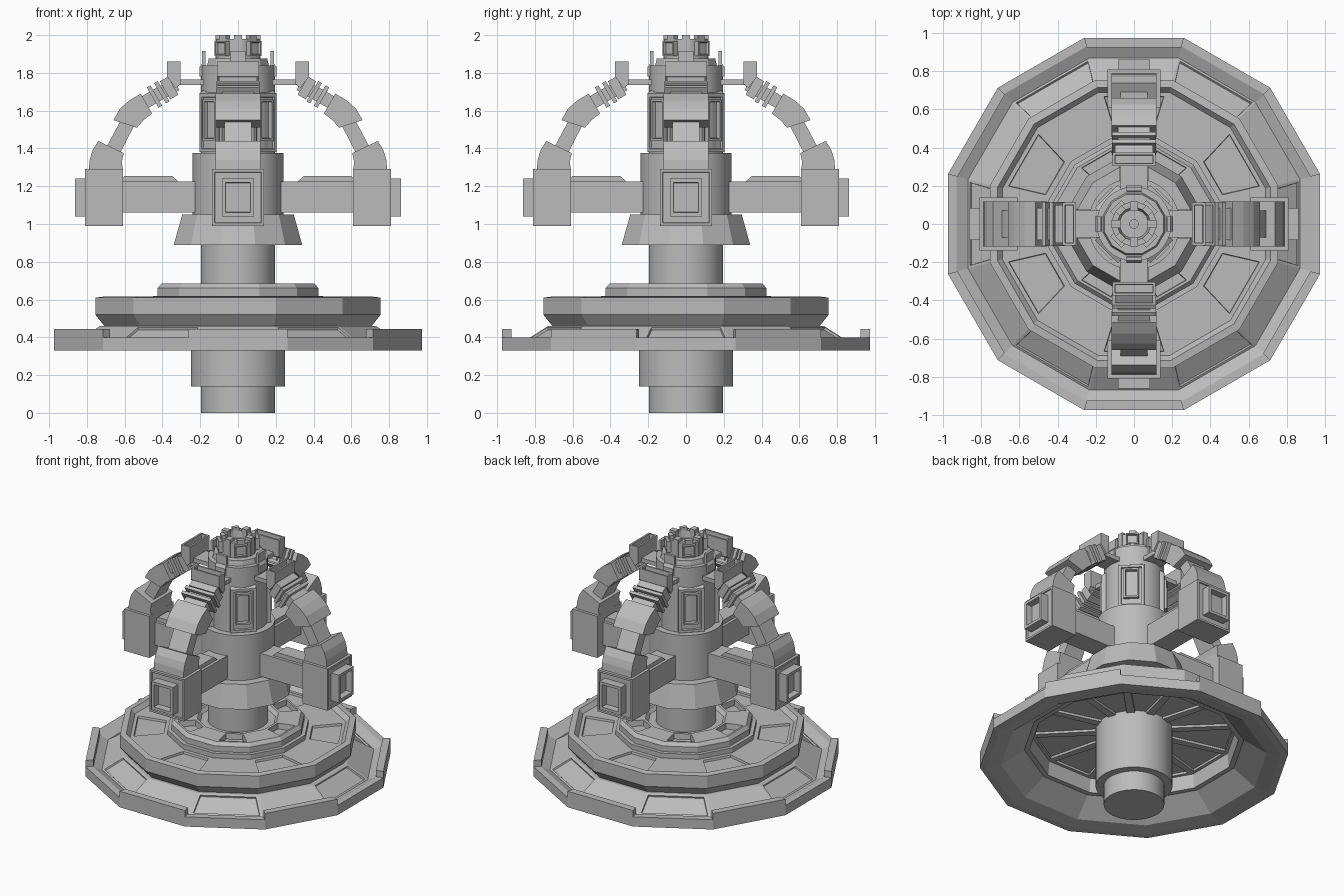
import bpy, bmesh, math
from mathutils import Vector, Matrix

if "Cube" in bpy.data.objects:
    bpy.data.objects.remove(bpy.data.objects["Cube"])

grey = bpy.data.materials.new("plain grey")
grey.diffuse_color = (0.5, 0.5, 0.5, 1)
grey.use_nodes = True
grey.node_tree.nodes["Principled BSDF"].inputs["Base Color"].default_value = grey.diffuse_color
STEP = math.pi / 6


def finish(bm, name, smooth=False):
    bmesh.ops.recalc_face_normals(bm, faces=bm.faces)
    me = bpy.data.meshes.new(name)
    bm.to_mesh(me)
    bm.free()
    me.materials.append(grey)
    if smooth:
        for p in me.polygons:
            p.use_smooth = True
        me.set_sharp_from_angle(angle=math.radians(35))
    ob = bpy.data.objects.new(name, me)
    bpy.context.collection.objects.link(ob)
    return ob


def recess(bm, test, margin, depth):
    """Inset the faces that pass the test, then sink them."""
    bmesh.ops.recalc_face_normals(bm, faces=bm.faces)
    bm.normal_update()
    faces = [f for f in bm.faces if test(f)]
    if faces:
        bmesh.ops.inset_individual(bm, faces=faces, thickness=margin, depth=0)
        bmesh.ops.inset_individual(bm, faces=faces, thickness=0.004, depth=-depth)


def lathe(name, profile, n, recesses=(), smooth=False):
    """Closed ring or solid from (apothem, z) points; flat sides face the axes."""
    bm = bmesh.new()
    k = 1 / math.cos(math.pi / n)
    rings = []
    for i in range(n):
        a = (i - 0.5) * 2 * math.pi / n
        rings.append([bm.verts.new((r * k * math.cos(a), r * k * math.sin(a), z))
                      for r, z in profile])
    m = len(profile)
    for i in range(n):
        p, q = rings[i], rings[(i + 1) % n]
        for j in range(m):
            bm.faces.new((p[j], q[j], q[(j + 1) % m], p[(j + 1) % m]))
    bmesh.ops.remove_doubles(bm, verts=bm.verts, dist=1e-5)
    for args in recesses:
        recess(bm, *args)
    return finish(bm, name, smooth)


def drum(name, r0, z0, r1, z1, n=40):
    return lathe(name, [(0, z0), (r0, z0), (r1, z1), (0, z1)], n, smooth=n > 16)


def prism(name, pts, half, recesses=()):
    """Side profile in x and z, thickened along y."""
    bm = bmesh.new()
    a = [bm.verts.new((x, -half, z)) for x, z in pts]
    b = [bm.verts.new((x, half, z)) for x, z in pts]
    bm.faces.new(a)
    bm.faces.new(b[::-1])
    for i in range(len(pts)):
        j = (i + 1) % len(pts)
        bm.faces.new((a[i], b[i], b[j], a[j]))
    for args in recesses:
        recess(bm, *args)
    return finish(bm, name)


def rect(x0, x1, z0, z1):
    return [(x0, z0), (x1, z0), (x1, z1), (x0, z1)]


def slanted(cx, cz, along, across, ang):
    """Rectangle points turned in the side plane."""
    c, s = math.cos(ang), math.sin(ang)
    return [(cx + u * c - v * s, cz + u * s + v * c) for u, v in
            ((-along, -across), (along, -across), (along, across), (-along, across))]


def around(ob, start, count):
    """Repeat a part around the vertical axis."""
    ob.rotation_euler.z = start
    for i in range(1, count):
        c = ob.copy()
        c.rotation_euler.z = start + i * 2 * math.pi / count
        bpy.context.collection.objects.link(c)


def sector(f):
    c = f.calc_center_median()
    return round(math.atan2(c.y, c.x) / STEP) % 2


def radius(f):
    c = f.calc_center_median()
    return math.hypot(c.x, c.y)


outward = lambda f: f.normal.x > 0.9

# Hollow twelve-sided dish with sloped inner wall
lathe("dish", [(0.975, 0.33), (0.975, 0.40), (0.93, 0.40), (0.87, 0.37), (0.73, 0.46),
               (0.68, 0.46), (0.84, 0.345), (0.93, 0.33)], 12,
      [(lambda f: sector(f) == 0 and 0.76 < radius(f) < 0.84 and f.normal.z > 0.3,
        0.02, 0.012)])

# Raised rim on every other side
bm = bmesh.new()
for i in range(6):
    a = STEP * (2 * i + 1)
    loops = []
    for z in (0.39, 0.445):
        loops.append([bm.verts.new(Matrix.Rotation(a, 3, 'Z') @ Vector(
            (r, s * r * math.tan(STEP / 2), z)))
            for r, s in ((0.925, -1), (0.975, -1), (0.975, 1), (0.925, 1))])
    lo, hi = loops
    bm.faces.new(lo[::-1])
    bm.faces.new(hi)
    for j in range(4):
        k = (j + 1) % 4
        bm.faces.new((lo[j], lo[k], hi[k], hi[j]))
finish(bm, "rim_blocks")

# Upper platform, with sunken panels on every other side
lathe("platform", [(0.70, 0.45), (0.755, 0.52), (0.755, 0.61), (0.715, 0.615), (0.69, 0.585),
                   (0.45, 0.585), (0.45, 0.62), (0.19, 0.62), (0.19, 0.55), (0.65, 0.55),
                   (0.66, 0.45)], 12,
      [(lambda f: sector(f) == 1 and f.normal.z > 0.9 and 0.5 < radius(f) < 0.62,
        0.035, 0.015),
       (lambda f: f.normal.z < -0.9 and 0.35 < radius(f) < 0.5, 0.035, 0.015)])
lathe("inner_ring", [(0.19, 0.60), (0.425, 0.60), (0.425, 0.66), (0.405, 0.685),
                     (0.26, 0.685), (0.24, 0.66), (0.19, 0.66)], 12,
      [(lambda f: sector(f) == 0 and f.normal.z > 0.9 and 0.3 < radius(f) < 0.36,
        0.022, 0.04)])

# Central column and body
drum("base_column", 0.197, 0.0, 0.197, 1.0)
drum("column_sleeve", 0.25, 0.14, 0.25, 0.58)
drum("flange", 0.34, 0.89, 0.295, 1.05, 12)
drum("body", 0.24, 1.04, 0.24, 1.375)
drum("tower", 0.195, 1.37, 0.195, 1.84)
drum("tower_cap", 0.165, 1.83, 0.155, 1.875, 12)

# Tower windows on the diagonals
around(prism("window_surround", [(0.14, 1.38), (0.205, 1.38), (0.205, 1.69), (0.14, 1.73)],
             0.085, [(outward, 0.025, 0.012)]), math.pi / 4, 4)
around(prism("window_frame", rect(0.15, 0.217, 1.44, 1.66), 0.05,
             [(outward, 0.018, 0.03)]), math.pi / 4, 4)

# Crown with a hollow top
lathe("crown", [(0, 1.86), (0.115, 1.86), (0.115, 1.98), (0.085, 1.98), (0.075, 1.93),
                (0, 1.93)], 16)
around(prism("crown_port", rect(0.09, 0.135, 1.89, 1.97), 0.042,
             [(outward, 0.012, 0.015)]), math.pi / 4, 4)
around(prism("crown_lug", rect(0.07, 0.118, 1.87, 2.0), 0.02), 0, 4)
around(prism("crown_tooth", rect(0.085, 0.115, 1.96, 2.0), 0.024), math.pi / 4, 4)
drum("crown_hub", 0.025, 1.92, 0.025, 1.95, 12)

# Four arms, each piece repeated around the tower
arm = [
    prism("arm_beam", rect(0.2, 0.62, 1.06, 1.225), 0.075),
    prism("beam_cover", [(0.31, 1.22), (0.63, 1.22), (0.60, 1.255), (0.35, 1.255)], 0.055),
    prism("arm_box", rect(0.61, 0.81, 0.99, 1.29), 0.138, [(outward, 0.02, 0.008)]),
    prism("box_port", rect(0.79, 0.862, 1.04, 1.24), 0.085, [(outward, 0.028, 0.045)]),
    prism("lower_elbow", [(0.61, 1.285), (0.79, 1.285), (0.785, 1.34), (0.77, 1.39),
                          (0.74, 1.44), (0.605, 1.375), (0.615, 1.33)], 0.118),
    prism("strut", [(0.70, 1.40), (0.63, 1.365), (0.55, 1.52), (0.615, 1.56)], 0.072),
    prism("upper_elbow", [(0.66, 1.55), (0.625, 1.61), (0.575, 1.655), (0.515, 1.69),
                          (0.455, 1.585), (0.50, 1.55), (0.535, 1.51)], 0.118),
]
tilt = math.radians(150)
arm.append(prism("bellows_core", slanted(0.415, 1.69, 0.1, 0.035, tilt), 0.085))
for d in (-0.02, 0.025):
    arm.append(prism("bellows_plate", slanted(0.425 - d * 0.87, 1.685 + d * 0.5,
                                              0.011, 0.062, tilt), 0.115))
arm += [
    prism("arm_head_collar", slanted(0.365, 1.72, 0.025, 0.055, tilt), 0.1),
    prism("arm_head", [(0.305, 1.86), (0.305, 1.74), (0.33, 1.72), (0.375, 1.78),
                       (0.375, 1.86)], 0.112,
          [(lambda f: f.normal.z > 0.9, 0.018, 0.05)]),
    prism("link_rod", rect(0.18, 0.32, 1.735, 1.765), 0.07),
    prism("tower_clip", [(0.165, 1.78), (0.205, 1.78), (0.205, 1.83), (0.19, 1.85),
                         (0.19, 1.915), (0.172, 1.915), (0.172, 1.85)], 0.04),
]
for part in arm:
    around(part, 0, 4)
